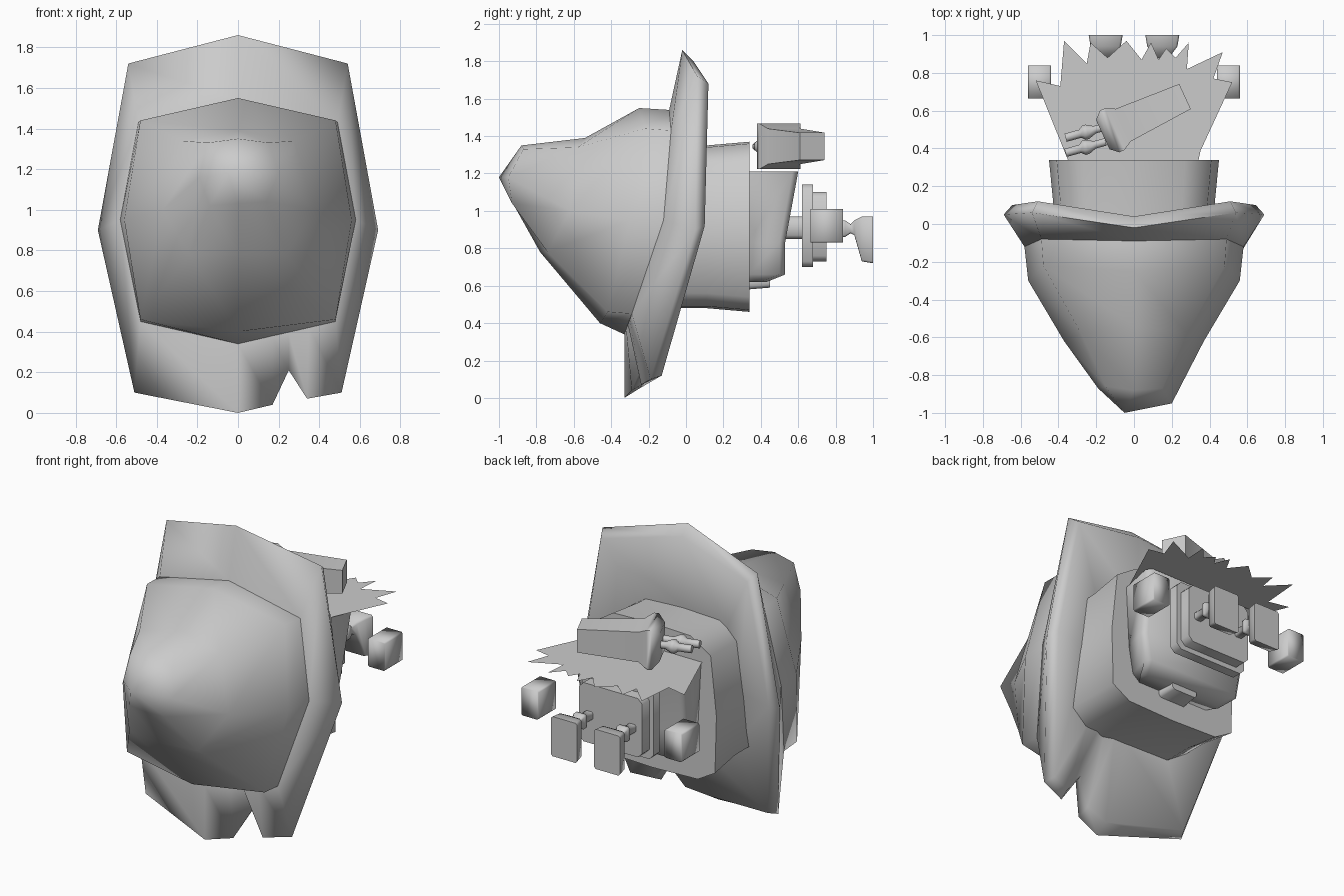
import bpy, bmesh, math
from mathutils import Vector

if "Cube" in bpy.data.objects:
    bpy.data.objects.remove(bpy.data.objects["Cube"])


def finish(bm, name, angle):
    bmesh.ops.recalc_face_normals(bm, faces=bm.faces[:])
    me = bpy.data.meshes.new(name)
    bm.to_mesh(me)
    bm.free()
    ob = bpy.data.objects.new(name, me)
    bpy.context.collection.objects.link(ob)
    bpy.ops.object.select_all(action='DESELECT')
    ob.select_set(True)
    bpy.context.view_layer.objects.active = ob
    bpy.ops.object.shade_smooth_by_angle(angle=math.radians(angle))
    return ob


def loft(name, rings, tip=None, angle=75):
    """Skin equal-length rings; cap the ends or close the last one on a tip."""
    bm = bmesh.new()
    vs = [[bm.verts.new(p) for p in r] for r in rings]
    n = len(vs[0])
    for a, b in zip(vs, vs[1:]):
        for i in range(n):
            j = (i + 1) % n
            bm.faces.new((a[i], a[j], b[j], b[i]))
    bm.faces.new(vs[0])
    if tip:
        t = bm.verts.new(tip)
        for i in range(n):
            bm.faces.new((vs[-1][i], vs[-1][(i + 1) % n], t))
    else:
        bm.faces.new(vs[-1])
    return finish(bm, name, angle)


def sym(half):
    """Top-to-bottom right half, mirrored into a full ring."""
    return half + [(-x, y, z) for x, y, z in half[-2:0:-1]]


def octa(cx, y, z0, z1, w, c):
    """Chamfered rectangle in the xz plane."""
    return [(cx + w - c, y, z1), (cx + w, y, z1 - c), (cx + w, y, z0 + c), (cx + w - c, y, z0),
            (cx - w + c, y, z0), (cx - w, y, z0 + c), (cx - w, y, z1 - c), (cx - w + c, y, z1)]


def turned(name, origin, axis, profile, n, phase=0.0):
    """Prism or solid of revolution: profile of (distance, radius)."""
    axis = axis.normalized()
    u = axis.cross(Vector((0, 0, 1))).normalized()
    v = u.cross(axis)
    angs = [2 * math.pi * k / n + phase for k in range(n)]
    rings = [[origin + axis * d + (u * math.cos(a) + v * math.sin(a)) * r for a in angs] for d, r in profile]
    return loft(name, rings)


# Shield plate with a notch in its lower edge
def plate_ring(half, low):
    return half + low + [(-x, y, z) for x, y, z in half[:0:-1]]


rim = plate_ring([(0, -.02, 1.86), (.54, .06, 1.72), (.69, .05, .9), (.51, -.19, .1)],
                 [(.34, -.24, .07), (.25, -.22, .21), (.17, -.29, .04), (0, -.33, 0)])
seat = plate_ring([(0, -.09, 1.54), (.49, -.08, 1.43), (.58, -.12, .95), (.48, -.29, .45)],
                  [(.35, -.30, .42), (.25, -.31, .39), (.17, -.32, .37), (0, -.33, .34)])
back = plate_ring([(0, .04, 1.80), (.51, .12, 1.68), (.645, .10, .92), (.48, -.13, .12)],
                  [(.35, -.18, .1), (.25, -.17, .23), (.16, -.22, .08), (0, -.25, .05)])
inner = [(x * .6, .03 if z > .5 else -.06, .92 + (z - .92) * .5) for x, y, z in back]
loft("shield_plate", [inner, back, rim, seat])

# Bulging nose block, slightly lopsided at the tip
ring_a = sym([(0, -.09, 1.54), (.49, -.08, 1.43), (.58, -.12, .95), (.48, -.29, .45), (0, -.33, .34)])
ring_b = sym([(0, -.25, 1.55), (.48, -.22, 1.44), (.56, -.30, .95), (.48, -.42, .46), (0, -.46, .40)])
ring_c = sym([(0, -.54, 1.39), (.28, -.58, 1.34), (.37, -.62, 1.0), (.24, -.74, .78), (0, -.78, .78)])
ring_d = [(0, -.88, 1.35), (.15, -.87, 1.33), (.2, -.95, 1.18), (.14, -.93, 1.04),
          (0, -.92, 1.03), (-.14, -.88, 1.02), (-.19, -.87, 1.16), (-.15, -.86, 1.33)]
loft("nose_block", [ring_a, ring_b, ring_c, ring_d], tip=(-.05, -1.0, 1.18))


# Rear collar
def collar(y, s, z0, z1):
    return sym([(0, y, z1), (.27 * s, y, z1 - .01), (.41 * s, y, z1 - .10), (.45 * s, y, .9),
                (.44 * s, y, z0 + .08), (.32 * s, y, z0 + .01), (0, y, z0)])


loft("rear_collar", [collar(-.1, .95, .48, 1.34), collar(.11, .95, .48, 1.35), collar(.34, 1, .46, 1.37)])


# Housing behind the collar, leaning back toward the top
def section(z, w, y):
    c = .03
    f = w - .05
    return [(-f, .33, z), (f, .33, z), (w, y - c, z), (w - c, y, z), (-w + c, y, z), (-w, y - c, z)]


loft("rear_housing", [section(.62, .29, .43), section(.66, .34, .53), section(.83, .37, .53),
                      section(1.21, .39, .60)])
loft("lower_tab", [octa(0, .33, .58, .65, .10, .015), octa(0, .45, .59, .65, .09, .015)])

# Stepped back plate on a short neck
loft("plate_neck", [octa(0, .5, .85, .97, .16, .02), octa(0, .63, .85, .97, .16, .02)])
loft("back_plate", [octa(0, .62, .70, 1.14, .25, .03), octa(0, .68, .70, 1.14, .25, .03),
                    octa(0, .68, .73, 1.10, .22, .03), octa(0, .75, .73, 1.10, .22, .03)])

# Paired feet on stems and paired side lumps
for s, side in ((-1, "left"), (1, "right")):
    x = .15 * s
    loft(side + "_foot", [octa(x, .74, .88, .93, .028, .01), octa(x, .82, .88, .93, .028, .01),
                          octa(x, .83, .86, .95, .04, .01), octa(x, .85, .86, .95, .04, .01),
                          octa(x, .88, .88, .93, .03, .01), octa(x, .90, .87, .95, .05, .01),
                          octa(x, .94, .73, .97, .08, .01), octa(x, 1.0, .72, .97, .09, .01)])
    x = .5 * s
    loft(side + "_lump", [octa(x, .665, .83, 1.01, .06, .008), octa(x, .84, .83, 1.01, .06, .008)], angle=95)

# Jagged flat sheet on top of the housing
jagged = [(-.35, .34), (.33, .34), (.52, .75), (.42, .77), (.47, .91), (.28, .82), (.29, .96), (.22, .88),
          (.17, .93), (.13, .87), (.09, .96), (.04, .87), (-.04, .97), (-.14, .88), (-.23, .96),
          (-.25, .85), (-.37, .97), (-.39, .73), (-.52, .76)]
bm = bmesh.new()
face = bm.faces.new([bm.verts.new((x, y, 1.215)) for x, y in jagged])
face.normal_update()
bmesh.ops.triangulate(bm, faces=[face], ngon_method='EAR_CLIP')
finish(bm, "jagged_sheet", 30)

# Square canister lying on the sheet, with two plugs
axis = Vector((-.41, -.19, 0)).normalized()
q = math.sqrt(2)
turned("canister", Vector((.27, .675, 1.345)), axis,
       [(0, .073 * q), (.36, .095 * q), (.41, .122 * q), (.44, .122 * q), (.48, .085 * q)], 4, math.pi / 4)
for k, y in enumerate((.515, .435)):
    turned("plug_%d" % (k + 1), Vector((-.15, y, 1.345)), Vector((-.2, -.055, 0)),
           [(0, .022), (.06, .022), (.10, .042), (.12, .042), (.14, .024), (.22, .024)], 8, math.pi / 8)
